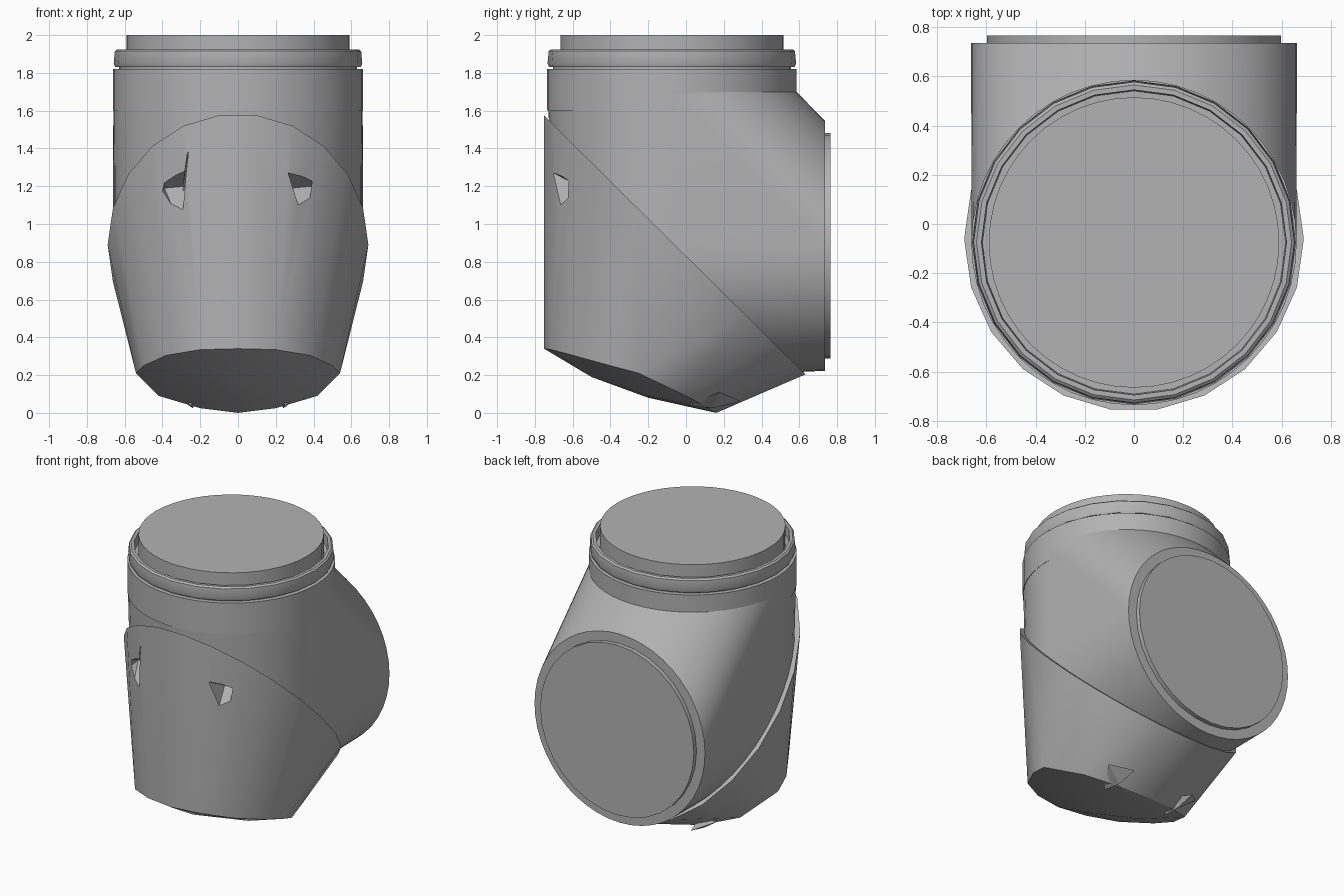
import bpy, bmesh
from math import sin, cos, tau, radians

cube = bpy.data.objects.get("Cube")
if cube:
    bpy.data.objects.remove(cube, do_unlink=True)

grey = bpy.data.materials.new("plain grey")
grey.use_nodes = True
COLOUR = (0.45, 0.45, 0.45, 1)
grey.diffuse_color = COLOUR
grey.node_tree.nodes["Principled BSDF"].inputs["Base Color"].default_value = COLOUR

AXIS_Y = -0.075      # centre line of the upright pipe
OUTLET_Z = 0.885     # centre line of the rear outlet


def finish(name, bm):
    bmesh.ops.recalc_face_normals(bm, faces=bm.faces)
    mesh = bpy.data.meshes.new(name)
    bm.to_mesh(mesh)
    bm.free()
    mesh.materials.append(grey)
    obj = bpy.data.objects.new(name, mesh)
    bpy.context.collection.objects.link(obj)
    return obj


def smooth(obj, angle=30):
    bpy.ops.object.select_all(action='DESELECT')
    obj.select_set(True)
    bpy.context.view_layer.objects.active = obj
    bpy.ops.object.shade_smooth_by_angle(angle=radians(angle))


def hull(name, points):
    bm = bmesh.new()
    for p in points:
        bm.verts.new(p)
    result = bmesh.ops.convex_hull(bm, input=bm.verts)
    loose = set(result["geom_interior"] + result["geom_unused"])
    bmesh.ops.delete(bm, geom=[v for v in loose if isinstance(v, bmesh.types.BMVert)], context='VERTS')
    bmesh.ops.dissolve_limit(bm, angle_limit=radians(1), verts=bm.verts, edges=bm.edges)
    return finish(name, bm)


def turn(count):
    return [(cos(tau * i / count), sin(tau * i / count)) for i in range(count)]


def level_ring(z, r, n=48):
    return [(r * c, AXIS_Y + r * s, z) for c, s in turn(n)]


def outlet_ring(y, r, n=48):
    return [(r * c, y, OUTLET_Z + r * s) for c, s in turn(n)]


def mitre_ring(rx, ry, drop=0.0, n=48):
    # Ellipse on the slanted joint plane
    return [(rx * c, ry * s - 0.06, 0.89 - drop - 0.99 * ry * s) for c, s in turn(n)]


def lathe(name, profile, n=48):
    # Closed profile of (radius, z) swept around the upright pipe
    bm = bmesh.new()
    rings = [[bm.verts.new(p) for p in level_ring(z, r, n)] for r, z in profile]
    for a, b in zip(rings, rings[1:] + rings[:1]):
        for i in range(n):
            j = (i + 1) % n
            bm.faces.new((a[i], a[j], b[j], b[i]))
    return finish(name, bm)


# Elbow body: upright pipe blended into the rear outlet
smooth(hull("elbow_body", level_ring(1.70, 0.66) + mitre_ring(0.655, 0.665, 0.015)
            + outlet_ring(0.735, 0.662)))
smooth(hull("upper_pipe", level_ring(1.60, 0.661) + level_ring(1.82, 0.661)))

# Neck collar, groove and lid
smooth(hull("neck", level_ring(1.80, 0.63) + level_ring(1.86, 0.63)))
smooth(lathe("collar", [(0.60, 1.83), (0.65, 1.83), (0.658, 1.85), (0.652, 1.915),
                        (0.64, 1.925), (0.62, 1.925), (0.615, 1.85)], 24))
smooth(hull("top_lid", level_ring(1.81, 0.59) + level_ring(2.0, 0.59)))

# Outlet plate
smooth(hull("outlet_plate", outlet_ring(0.70, 0.597, 32) + outlet_ring(0.765, 0.597, 32)))

# Front cap: slanted rim tapering to a shallow tilted base
half_base = [(0.2, -0.715, 0.335), (0.38, -0.60, 0.305), (0.5, -0.40, 0.25),
             (0.54, -0.25, 0.21), (0.42, 0.0, 0.09), (0.2, 0.12, 0.025), (0.22, -0.2, 0.09)]
spine = [(0, -0.752, 0.34), (0, -0.5, 0.19), (0, -0.2, 0.08), (0, 0.16, 0)]
base = spine + [(s * x, y, z) for x, y, z in half_base for s in (-1, 1)]
cap = hull("front_cap", mitre_ring(0.69, 0.70, n=22) + base)


def notch(outline, left, right, depth=-0.55):
    # Wedge cutter: outline in front, closing to one level edge inside
    points = [(x, -0.85 if abs(x) < 0.27 else -0.78, z) for x, z in outline]
    points += [(left, depth, 1.19), (right, depth, 1.2)]
    cutter = hull("notch_cutter", points)
    cutter.hide_render = True
    mod = cap.modifiers.new("notch", 'BOOLEAN')
    mod.operation, mod.solver, mod.object = 'DIFFERENCE', 'EXACT', cutter
    bpy.context.view_layer.objects.active = cap
    bpy.ops.object.modifier_apply(modifier=mod.name)
    bpy.data.objects.remove(cutter, do_unlink=True)


# Eye notches, one of them with a slit running up to the rim
notch([(0.25, 1.35), (0.40, 1.29), (0.36, 1.01)], 0.28, 0.39)
notch([(-0.27, 1.33), (-0.39, 1.28), (-0.42, 1.13), (-0.30, 0.98)], -0.39, -0.28)
notch([(-0.245, 1.56), (-0.28, 1.31), (-0.30, 1.04)], -0.29, -0.28)
smooth(cap, 25)

# Small spurs under the cap
for side, s in (("left", 1), ("right", -1)):
    hull(side + "_spur", [(s * 0.25, 0.0, 0.04), (s * 0.36, 0.18, 0.11),
                          (s * 0.24, 0.29, 0.06), (s * 0.24, 0.14, 0.025), (s * 0.2, 0.12, 0.1)])
